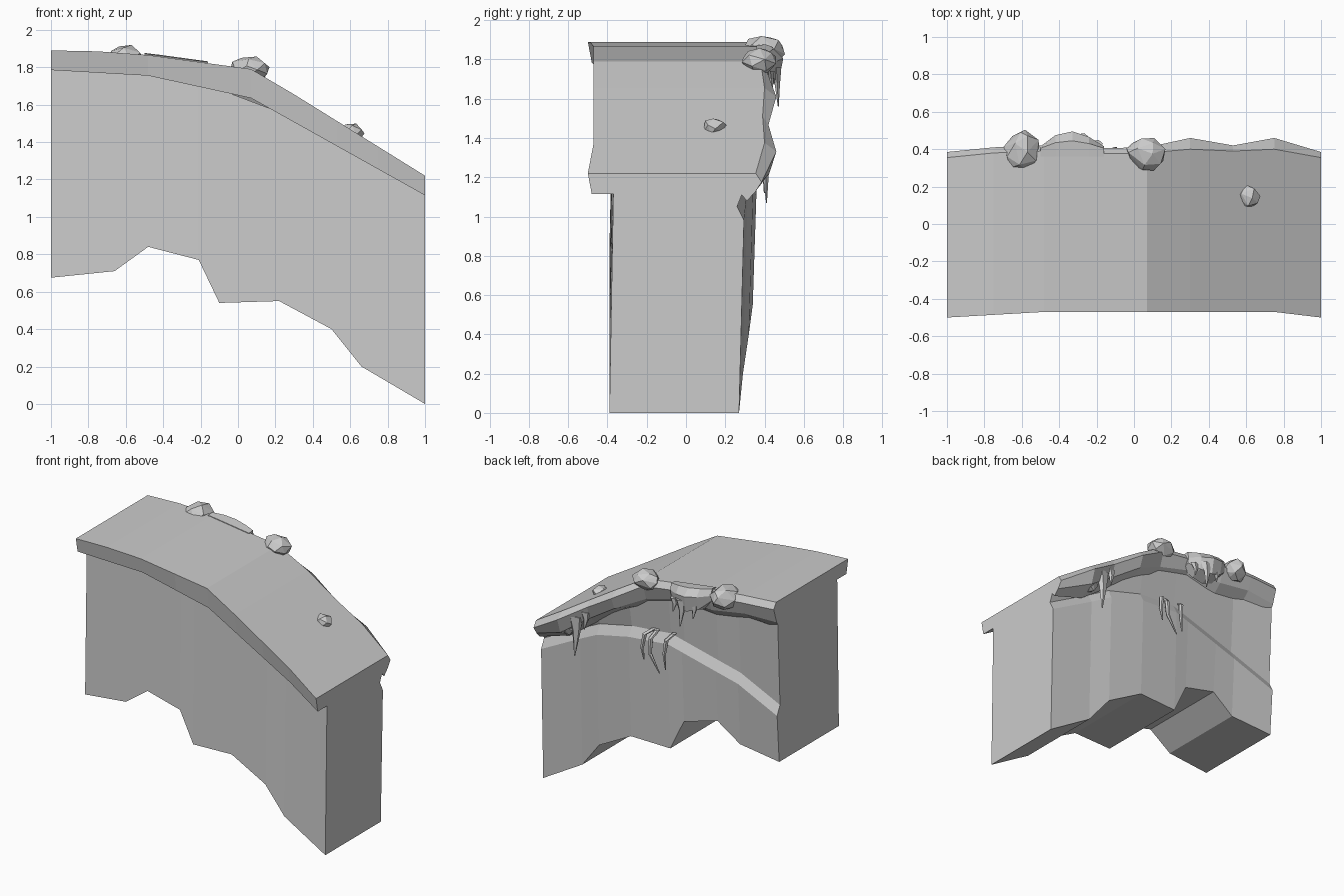
import bpy, bmesh, math, random
from mathutils import Vector

if "Cube" in bpy.data.objects:
    bpy.data.objects.remove(bpy.data.objects["Cube"])

random.seed(4)


def lerp(table, x):
    """Piecewise-linear lookup in a list of (x, value) pairs."""
    for (x0, v0), (x1, v1) in zip(table, table[1:]):
        if x <= x1:
            return v0 + (v1 - v0) * (x - x0) / (x1 - x0)
    return table[-1][1]


def finish(bm, name):
    bmesh.ops.recalc_face_normals(bm, faces=bm.faces)
    mesh = bpy.data.meshes.new(name)
    bm.to_mesh(mesh)
    bm.free()
    obj = bpy.data.objects.new(name, mesh)
    bpy.context.collection.objects.link(obj)
    return obj


def loft(name, rings, caps=True):
    """Skin a list of closed cross-sections."""
    bm = bmesh.new()
    rows = [[bm.verts.new(p) for p in ring] for ring in rings]
    n = len(rows[0])
    for a, b in zip(rows, rows[1:]):
        for i in range(n):
            j = (i + 1) % n
            bm.faces.new((a[i], a[j], b[j], b[i]))
    if caps:
        bm.faces.new(rows[0])
        bm.faces.new(rows[-1])
    return finish(bm, name)


def rock(name, centre, size, count=20):
    """Convex boulder from jittered points on an ellipsoid."""
    bm = bmesh.new()
    for i in range(count):
        h = 1 - 2 * (i + 0.5) / count
        a = i * 2.4 + random.uniform(-0.3, 0.3)
        r = math.sqrt(1 - h * h)
        d = Vector((r * math.cos(a), r * math.sin(a), h)) * random.uniform(0.97, 1.08)
        bm.verts.new([c + s * k for c, s, k in zip(centre, size, d)])
    bmesh.ops.convex_hull(bm, input=bm.verts)
    return finish(bm, name)


def strand(name, path, radii, sides=5, flat=1.0):
    """Tapered hanging strand; rings are horizontal."""
    rings = []
    for p, r in zip(path, radii):
        rings.append([(p[0] + r * math.cos(2 * math.pi * k / sides),
                       p[1] + r * flat * math.sin(2 * math.pi * k / sides), p[2])
                      for k in range(sides)])
    return loft(name, rings)


TOP = [(-1, 1.89), (-.75, 1.885), (-.48, 1.865), (.07, 1.79), (.3, 1.655), (1, 1.22)]
UNDER = [(-1, 1.785), (-.48, 1.755), (.07, 1.635), (1, 1.115)]
BASE = [(-1, .675), (-.66, .71), (-.48, .84), (-.21, .77), (-.1, .54),
        (.22, .55), (.5, .4), (.66, .2), (1, 0)]
FRONT = [(-1, -.5), (-.48, -.47), (.75, -.47), (1, -.5)]
LEDGE = [(-1, 1.03), (-.67, 1.17), (0, 1.36), (.5, 1.24), (1, .98)]
WALL = [(-1, .33), (-.66, .31), (-.48, .32), (-.1, .34), (.22, .35), (.5, .33), (.66, .3), (1, .28)]
LIP = [(-1, .385), (-.75, .41), (-.48, .42), (-.2, .405), (.07, .41), (.3, .46),
       (.53, .42), (.75, .46), (1, .385)]
DROP = [(-1, .22), (-.75, .2), (-.48, .23), (-.2, .17), (.07, .22), (.3, .19),
        (.53, .2), (.75, .22), (1, .14)]

# cliff body with stepped underside and a faint diagonal ledge on the back
body = []
for x, zb in BASE:
    zt, zl, w = lerp(UNDER, x) + .01, lerp(LEDGE, x), lerp(WALL, x)
    body.append([(x, -.39, zb), (x, -.37, zt), (x, w + .01, zt),
                 (x, w - .02, zl + .07), (x, w + .015, zl), (x, w - .01, zb)])
loft("cliff_body", body)

# overhanging ground slab with a ragged back lip
slab = []
for x, lip in LIP:
    zt, zu, f = lerp(TOP, x), lerp(UNDER, x), lerp(FRONT, x)
    slab.append([(x, f, zt), (x, f + .02, zu), (x, .28, zu), (x, .31, zt - lerp(DROP, x)),
                 (x, lip - .035, zt - lerp(DROP, x) * .7), (x, lip, zt - .045),
                 (x, lip - .03 if lip < .44 else .40, zt)])
loft("ground_slab", slab)

# boulders along the edge
rock("boulder_left", (-.6, .39, 1.84), (.1, .11, .085))
rock("boulder_middle", (.065, .375, 1.79), (.11, .09, .07))
rock("boulder_slope", (.61, .145, 1.45), (.067, .062, .052), 16)
rock("boulder_under_lip", (.74, .36, 1.26), (.09, .07, .07), 16)

# turf draped over the lip, with pointed drips
clump = [(-.5, .01), (-.42, .07), (-.33, .09), (-.24, .06), (-.16, .01)]
loft("draped_turf", [[(x, .36, lerp(TOP, x) + .005), (x, .40 + b * .5, lerp(TOP, x) + .01),
                      (x, .405 + b, lerp(TOP, x) - .04),
                      (x, .40 + b * .8, lerp(TOP, x) - .07 - b),
                      (x, .36, lerp(TOP, x) - .1 - b)] for x, b in clump])
for i, (x, y, z, length, r) in enumerate([(-.38, .45, 1.77, .13, .04), (-.28, .46, 1.76, .2, .045),
                                          (-.2, .43, 1.74, .1, .035), (.64, .40, 1.37, .3, .06),
                                          (.56, .40, 1.42, .13, .04)]):
    strand(f"drip_{i}", [(x, y, z), (x - .01, y + .005, z - length * .4), (x, y + .01, z - length)],
           [r, r * .55, .004], 5, .6)

# thin roots hanging from the wall
for i, path in enumerate([
        [(.03, .34, 1.41), (.07, .39, 1.38), (.085, .4, 1.28), (.07, .4, 1.19)],
        [(.0, .34, 1.41), (.02, .39, 1.36), (.02, .4, 1.25), (-.06, .4, 1.12)],
        [(-.14, .34, 1.42), (-.11, .39, 1.38), (-.1, .4, 1.28), (-.11, .4, 1.16)]]):
    strand(f"root_{i}", path, [.018, .018, .014, .004], 6)
